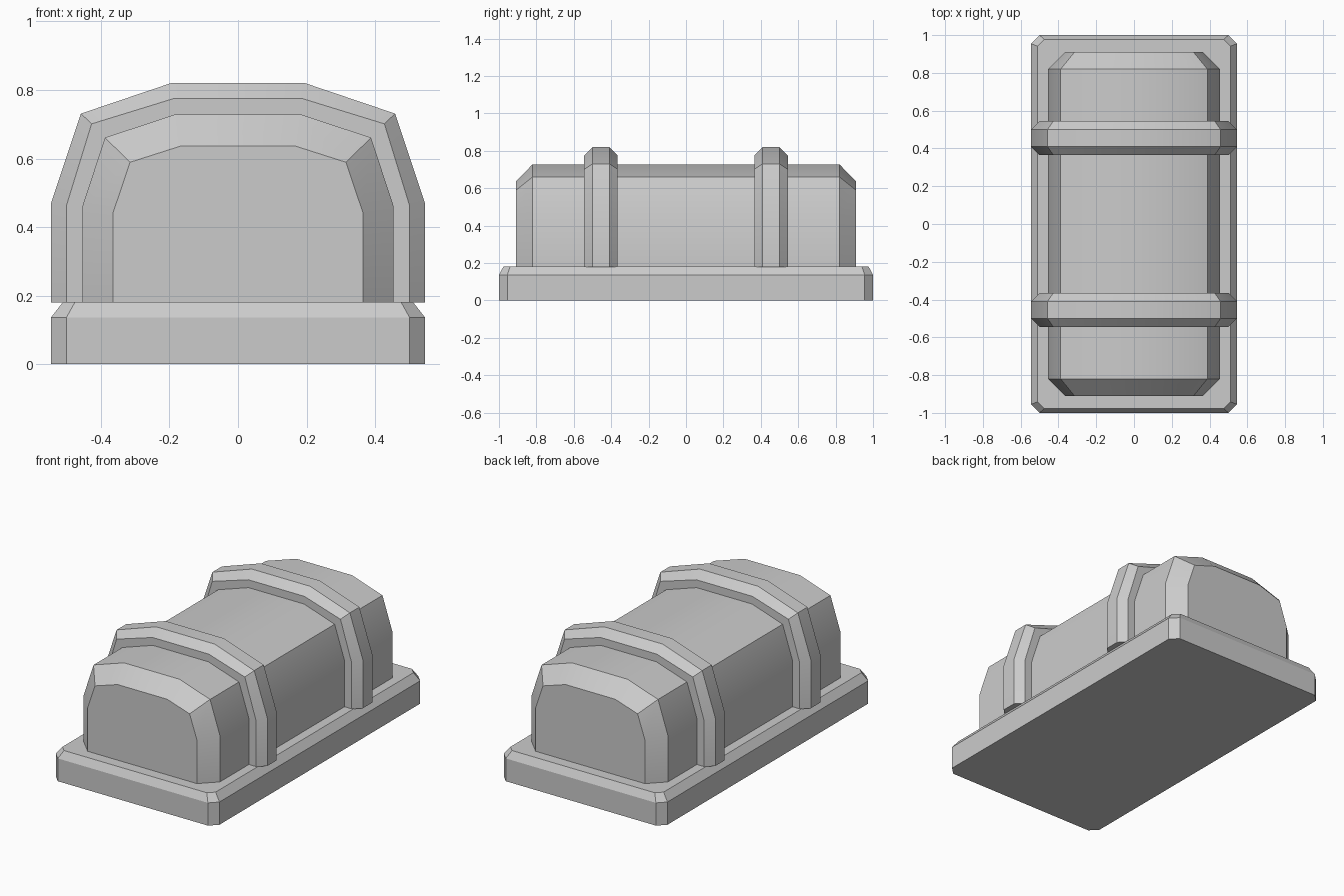
import bpy, bmesh
from math import radians

if "Cube" in bpy.data.objects:
    bpy.data.objects.remove(bpy.data.objects["Cube"])


def loft(name, rings, smooth=True):
    """Skin a list of equal-length closed point rings and cap both ends."""
    bm = bmesh.new()
    vs = [[bm.verts.new(p) for p in ring] for ring in rings]
    n = len(vs[0])
    for a, b in zip(vs, vs[1:]):
        for i in range(n):
            j = (i + 1) % n
            bm.faces.new((a[i], a[j], b[j], b[i]))
    bm.faces.new(vs[0])
    bm.faces.new(vs[-1])
    bmesh.ops.recalc_face_normals(bm, faces=bm.faces)
    me = bpy.data.meshes.new(name)
    bm.to_mesh(me)
    bm.free()
    ob = bpy.data.objects.new(name, me)
    bpy.context.collection.objects.link(ob)
    if smooth:
        bpy.ops.object.select_all(action='DESELECT')
        ob.select_set(True)
        bpy.context.view_layer.objects.active = ob
        bpy.ops.object.shade_smooth_by_angle(angle=radians(28))
    return ob


def arch(half, y):
    """Mirror half an arch profile (x, z) across x = 0 at depth y."""
    pts = half + [(-x, z) for x, z in reversed(half)]
    return [(x, y, z) for x, z in pts]


def plate(w, d, cx, cy, z):
    """Rectangle with cut corners."""
    return [(w, -d + cy, z), (w, d - cy, z), (w - cx, d, z), (-w + cx, d, z),
            (-w, d - cy, z), (-w, -d + cy, z), (-w + cx, -d, z), (w - cx, -d, z)]


# Base plate with chamfered top edge
loft("base_plate", [plate(0.545, 1.0, 0.045, 0.045, 0),
                    plate(0.545, 1.0, 0.045, 0.045, 0.137),
                    plate(0.51, 0.976, 0.035, 0.035, 0.182)], smooth=False)

# Domed body with bevelled ends
body = [(0.454, 0.18), (0.454, 0.46), (0.388, 0.661), (0.185, 0.728)]
body_end = [(0.364, 0.18), (0.364, 0.443), (0.315, 0.589), (0.165, 0.637)]
loft("domed_body", [arch(body_end, -0.91), arch(body, -0.82),
                    arch(body, 0.82), arch(body_end, 0.91)])

# Two raised bands around the body
band = [(0.545, 0.18), (0.545, 0.47), (0.458, 0.731), (0.195, 0.82)]
band_edge = [(0.5, 0.18), (0.5, 0.464), (0.427, 0.701), (0.187, 0.775)]
for label, yc in (("front", -0.455), ("back", 0.455)):
    loft(label + "_band", [arch(band_edge, yc - 0.09), arch(band, yc - 0.045),
                           arch(band, yc + 0.045), arch(band_edge, yc + 0.09)])
